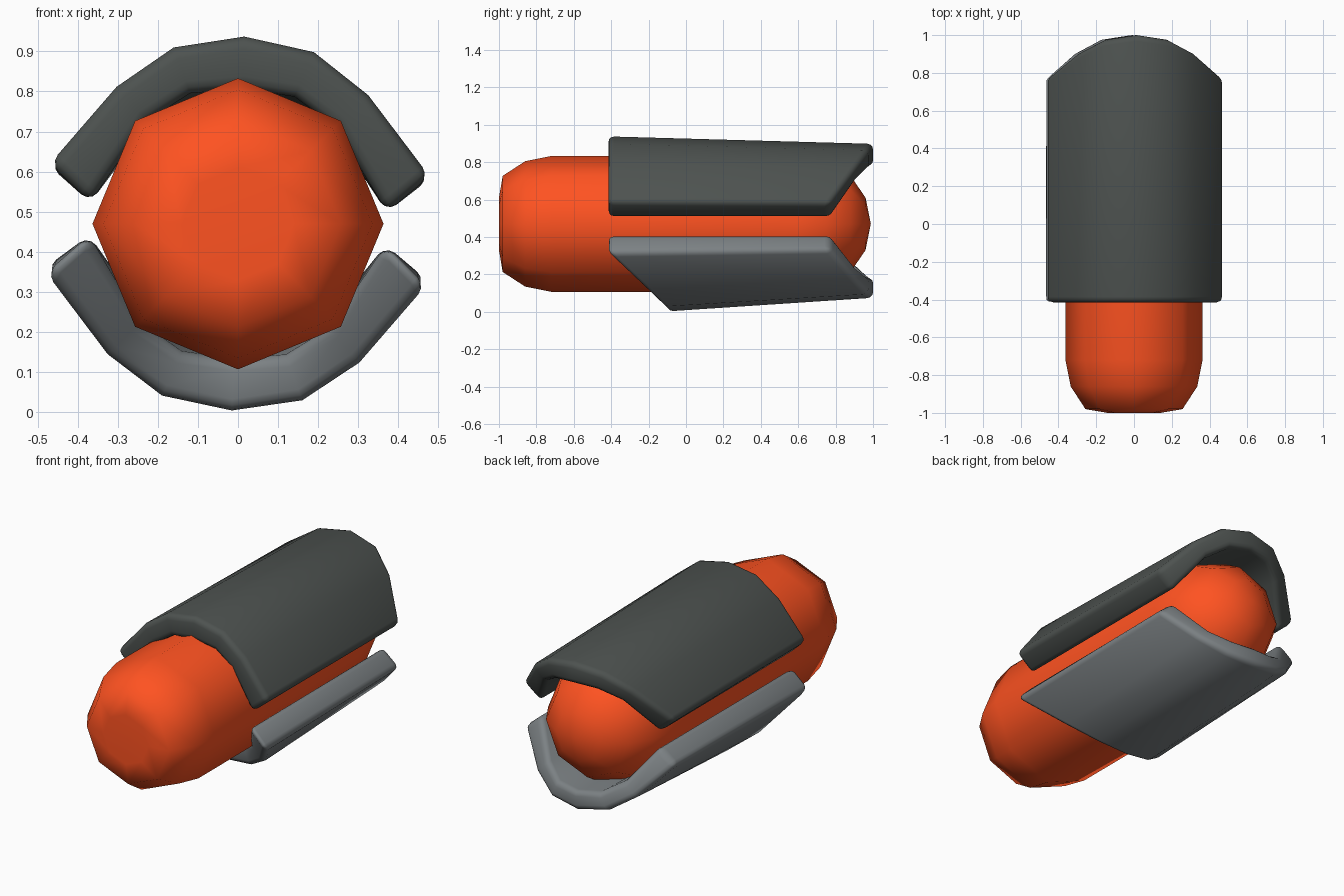
import bpy, bmesh
from math import pi, sin, cos, radians

if "Cube" in bpy.data.objects:
    bpy.data.objects.remove(bpy.data.objects["Cube"])

CZ = 0.47  # height of the long axis


def material(name, rgb):
    m = bpy.data.materials.new(name)
    m.diffuse_color = (*rgb, 1)
    m.use_nodes = True
    m.node_tree.nodes["Principled BSDF"].inputs["Base Color"].default_value = m.diffuse_color
    return m


def finish(name, bm, mat):
    bmesh.ops.recalc_face_normals(bm, faces=bm.faces)
    for f in bm.faces:
        f.smooth = True
    me = bpy.data.meshes.new(name)
    bm.to_mesh(me)
    bm.free()
    me.materials.append(mat)
    ob = bpy.data.objects.new(name, me)
    bpy.context.collection.objects.link(ob)
    return ob


# Eight-sided capsule core: (y, radius) stations, dished front end, domed back end
def build_core(mat):
    stations = [(-1.0, 0.14), (-0.98, 0.257), (-0.86, 0.335), (-0.72, 0.363),
                (0.60, 0.363), (0.75, 0.335), (0.88, 0.257), (0.96, 0.14)]
    bm = bmesh.new()
    rings = [[bm.verts.new((r * sin(i * pi / 4), y, CZ + r * cos(i * pi / 4)))
              for i in range(8)] for y, r in stations]
    for a, b in zip(rings, rings[1:]):
        for i in range(8):
            j = (i + 1) % 8
            bm.faces.new((a[i], a[j], b[j], b[i]))
    for ring, y in ((rings[0], -0.975), (rings[-1], 0.988)):
        pole = bm.verts.new((0, y, CZ))
        for i in range(8):
            bm.faces.new((ring[i], ring[(i + 1) % 8], pole))
    return finish("core", bm, mat)


# Half profile of the shell, apex to tip: (outer x, outer z, inner x, inner z) from the axis
HALF = [(0, 0.468, 0, 0.338), (0.175, 0.435, 0.13, 0.322),
        (0.314, 0.332, 0.235, 0.25), (0.474, 0.134, 0.37, 0.041)]


# Arched plate; front and back give the end position of each profile station
def build_shell(name, mat, front, back, taper, flip):
    prof = [(-1, k) for k in (3, 2, 1)] + [(1, k) for k in range(4)]
    roll = radians(1.9) + (pi if flip else 0)
    bm = bmesh.new()

    def vert(x, y, z):
        # The crown slopes towards the axis along its length
        z -= taper * (y - front[0]) * max(0, (z - 0.05) / 0.417)
        return bm.verts.new((x * cos(roll) + z * sin(roll), y,
                             CZ - x * sin(roll) + z * cos(roll)))

    sections = []
    for s, k in prof:
        ox, oz, ix, iz = HALF[k]
        sections.append([vert(s * ox, front[k], oz), vert(s * ox, back[k], oz),
                         vert(s * ix, back[k], iz), vert(s * ix, front[k], iz)])
    for a, b in zip(sections, sections[1:]):
        for i in range(4):
            j = (i + 1) % 4
            bm.faces.new((a[i], a[j], b[j], b[i]))
    bm.faces.new(sections[0])
    bm.faces.new(sections[-1])
    ob = finish(name, bm, mat)
    # Rounded rims
    bev = ob.modifiers.new("rim", 'BEVEL')
    bev.width = 0.03
    bev.segments = 3
    bev.limit_method = 'ANGLE'
    bev.angle_limit = radians(50)
    return ob


orange = material("orange", (1.0, 0.085, 0.015))
dark = material("dark_grey", (0.075, 0.085, 0.08))
grey = material("mid_grey", (0.20, 0.22, 0.23))
back_ends = (1.0, 0.975, 0.905, 0.77)

build_core(orange)
build_shell("upper_shell", dark, (-0.415,) * 4, back_ends, 0.028, False)
build_shell("lower_shell", grey, (-0.10, -0.125, -0.22, -0.425), back_ends, 0.066, True)
